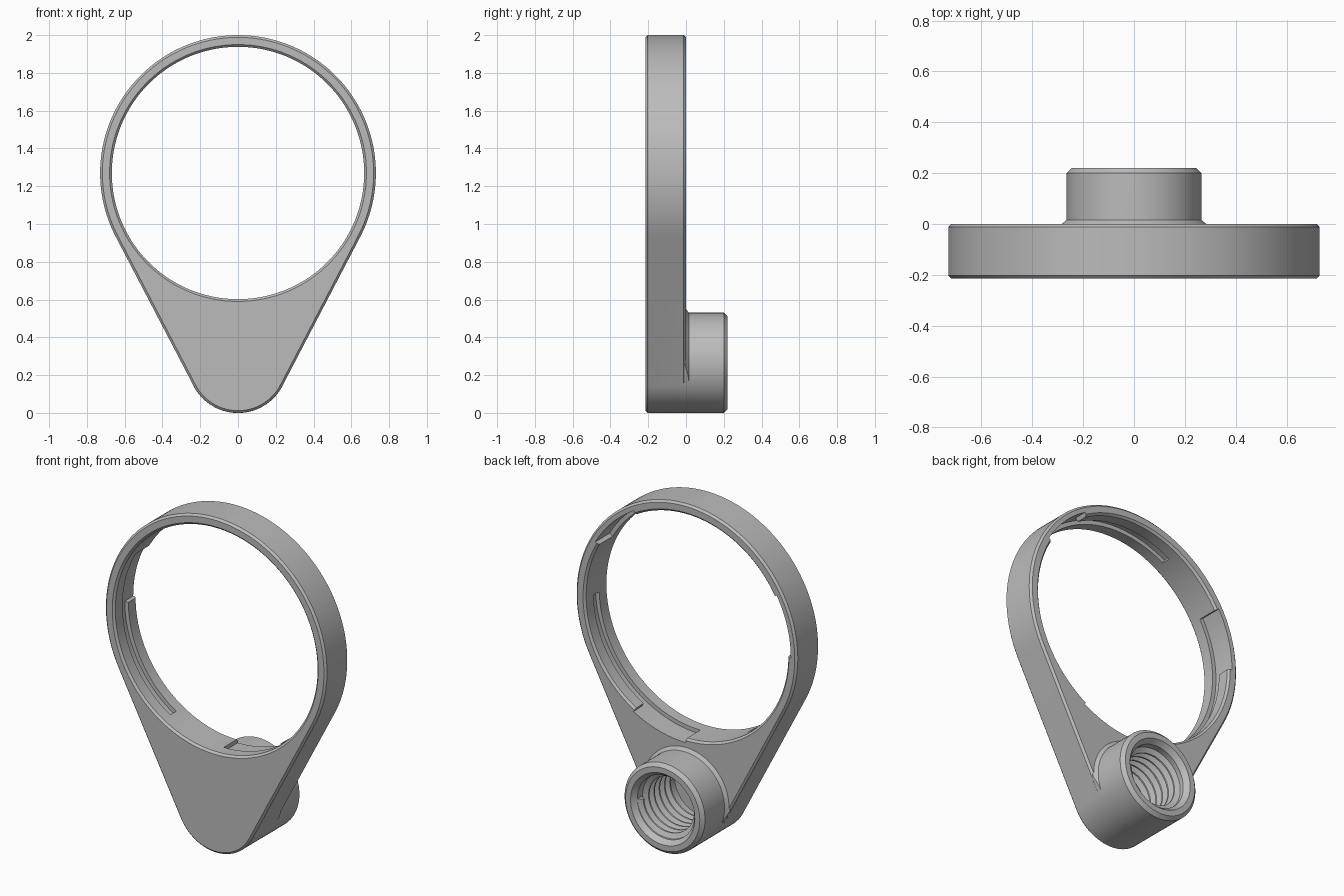
import bpy, bmesh, math

RING_Z, RING_R, HOLE_R = 1.27, 0.73, 0.668
BOSS_Z, BOSS_R = 0.265, 0.265
FRONT, BEVEL = -0.215, 0.012

old = bpy.data.objects.get("Cube")
if old:
    bpy.data.objects.remove(old, do_unlink=True)

grey = bpy.data.materials.new("plain grey")
grey.use_nodes = True
grey.diffuse_color = (0.5, 0.5, 0.5, 1)
grey.node_tree.nodes["Principled BSDF"].inputs["Base Color"].default_value = (0.5, 0.5, 0.5, 1)


def loft(name, loops, close=False):
    """Skin equal-length closed loops of points; cap both ends."""
    bm = bmesh.new()
    rows = [[bm.verts.new(p) for p in loop] for loop in loops]
    for a, b in zip(rows, rows[1:]):
        n = len(a)
        for i in range(n):
            j = (i + 1) % n
            bm.faces.new((a[i], a[j], b[j], b[i]))
    bm.faces.new(rows[0])
    bm.faces.new(rows[-1])
    bmesh.ops.recalc_face_normals(bm, faces=bm.faces)
    mesh = bpy.data.meshes.new(name)
    bm.to_mesh(mesh)
    bm.free()
    mesh.materials.append(grey)
    obj = bpy.data.objects.new(name, mesh)
    bpy.context.collection.objects.link(obj)
    return obj


def arc(r, z, y, start, end, n):
    return [(r * math.cos(t), y, z + r * math.sin(t))
            for t in (start + (end - start) * i / n for i in range(n + 1))]


def lathe(name, z, profile, n=128):
    """Revolve (radius, y) points about an axis along y."""
    return loft(name, [arc(r, z, y, 0, math.tau, n)[:-1] for r, y in profile])


def outline(inset, y):
    """Teardrop: big and small circles joined by their tangents."""
    tilt = math.asin((RING_R - BOSS_R) / (RING_Z - BOSS_Z))
    return (arc(RING_R - inset, RING_Z, y, -tilt, math.pi + tilt, 120)
            + arc(BOSS_R - inset, BOSS_Z, y, math.pi + tilt, math.tau - tilt, 60))


def combine(target, tool, operation):
    mod = target.modifiers.new(operation, 'BOOLEAN')
    mod.object, mod.operation, mod.solver = tool, operation, 'EXACT'
    bpy.context.view_layer.objects.active = target
    bpy.ops.object.modifier_apply(modifier=mod.name)
    bpy.data.objects.remove(tool, do_unlink=True)


# Teardrop body with chamfered rims
body = loft("ring_body", [outline(BEVEL, FRONT), outline(0, FRONT + BEVEL),
                          outline(0, -BEVEL), outline(BEVEL, 0)])

# Sloped collar where the boss meets the body, trimmed to the teardrop
collar = lathe("collar", BOSS_Z, [(0.288, -0.03), (0.288, -0.003), (0.26, 0.02)])
trim = loft("collar_trim", [outline(0.0005, -0.1), outline(0.0005, 0.1)])
combine(collar, trim, 'INTERSECT')
combine(body, collar, 'UNION')

# Round boss at the back
boss = lathe("boss", BOSS_Z, [(0.255, -0.16), (BOSS_R + 0.0005, -0.02),
                              (BOSS_R + 0.0005, 0.2), (0.245, 0.22)])
combine(body, boss, 'UNION')

# Large through hole with chamfered rims
wide = HOLE_R + BEVEL
combine(body, lathe("hole_cutter", RING_Z, [
    (wide, FRONT - 0.05), (wide, FRONT), (HOLE_R, FRONT + BEVEL),
    (HOLE_R, -BEVEL), (wide, 0), (wide, 0.05)], 180), 'DIFFERENCE')


# Three bayonet slots: a wide entry from the back, then a narrow groove
def slot_section(degrees, top):
    t = math.radians(degrees)
    return [(r * math.cos(t), y, RING_Z + r * math.sin(t))
            for r, y in ((0.6, -0.135), (0.692, -0.135), (0.692, top), (0.6, top))]


for first in (30, 150, 270):
    sections = [slot_section(first + 2 * i, 0.05) for i in range(16)]
    sections += [slot_section(first + 30.2 + 2 * i, -0.08) for i in range(30)]
    combine(body, loft("slot_cutter", sections), 'DIFFERENCE')

# Blind bore with a countersunk mouth
combine(body, lathe("bore_cutter", BOSS_Z, [
    (0.188, -0.16), (0.188, 0.19), (0.212, 0.22), (0.212, 0.3)], 96), 'DIFFERENCE')

# Helical thread ridge inside the bore
PITCH, STEPS, TURNS = 0.05, 64, 6
ridge = []
for i in range(STEPS * TURNS + 1):
    t = math.tau * i / STEPS
    y = -0.13 + PITCH * i / STEPS
    ridge.append([(r * math.cos(t), y + dy, BOSS_Z + r * math.sin(t))
                  for r, dy in ((0.19, -0.021), (0.16, -0.005), (0.16, 0.005), (0.19, 0.021))])
thread = loft("thread", ridge)

# Smooth curved faces, keep edges crisp
for obj in (body, thread):
    bpy.ops.object.select_all(action='DESELECT')
    obj.select_set(True)
    bpy.context.view_layer.objects.active = obj
    bpy.ops.object.shade_smooth_by_angle(angle=math.radians(25))
